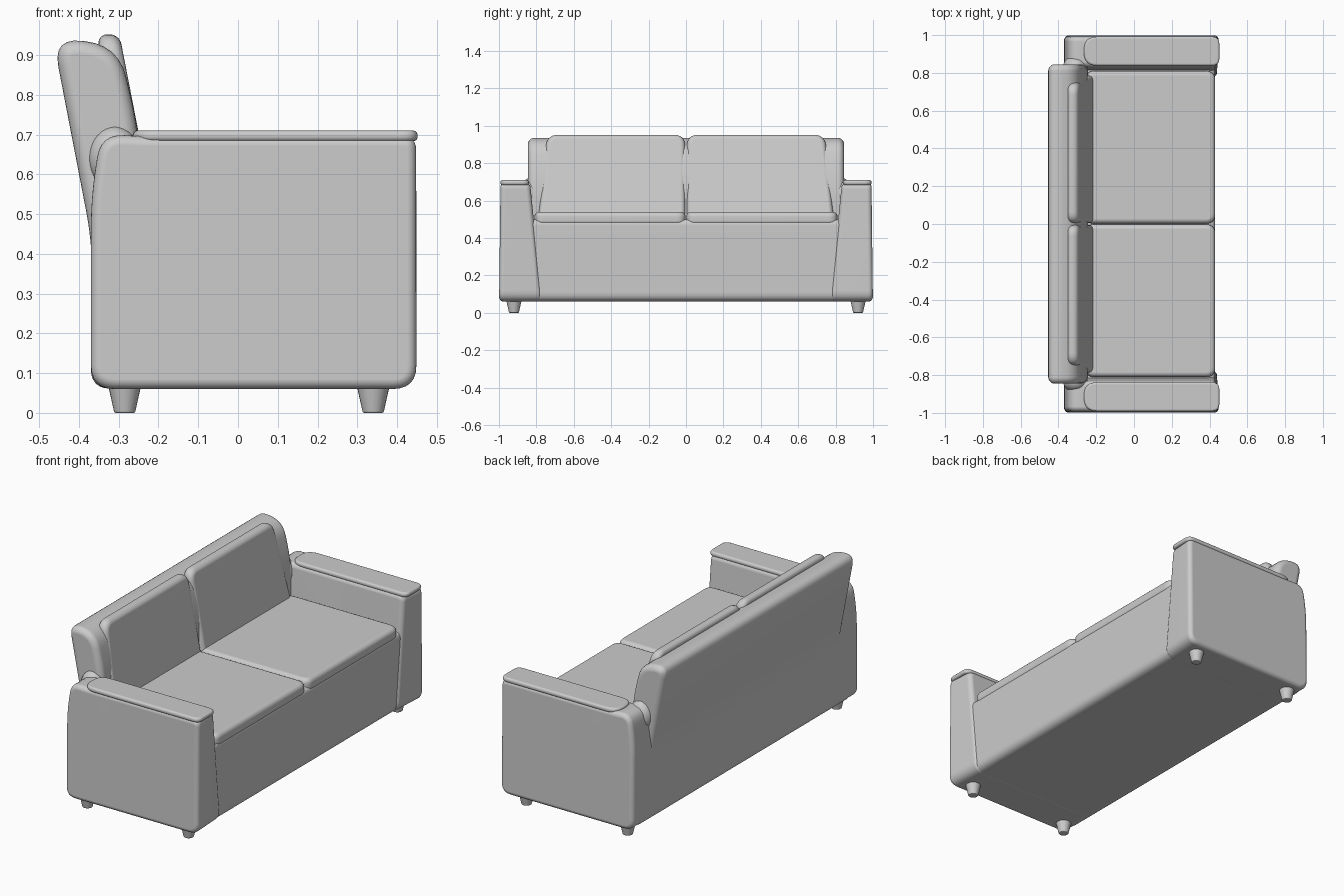
import bpy
import bmesh
from mathutils import Vector, Matrix

old = bpy.data.objects.get("Cube")
if old:
    bpy.data.objects.remove(old, do_unlink=True)

fabric = bpy.data.materials.new("light grey")
fabric.use_nodes = True
GREY = (0.6, 0.6, 0.6, 1)
fabric.diffuse_color = GREY
fabric.node_tree.nodes["Principled BSDF"].inputs["Base Color"].default_value = GREY


def rounded(corners, steps=6):
    """Soften each corner (u, v, cut) of an outline with a short curve."""
    out = []
    for i, (u, v, cut) in enumerate(corners):
        p = Vector((u, v))
        before = Vector(corners[i - 1][:2])
        after = Vector(corners[(i + 1) % len(corners)][:2])
        a = p + (before - p).normalized() * cut
        b = p + (after - p).normalized() * cut
        for k in range(steps + 1):
            t = k / steps
            out.append(a * (1 - t) ** 2 + p * 2 * t * (1 - t) + b * t * t)
    return out


def finish(name, bm, bevel):
    bmesh.ops.recalc_face_normals(bm, faces=bm.faces)
    for f in bm.faces:
        f.smooth = True
    mesh = bpy.data.meshes.new(name)
    bm.to_mesh(mesh)
    bm.free()
    mesh.materials.append(fabric)
    obj = bpy.data.objects.new(name, mesh)
    bpy.context.collection.objects.link(obj)
    if bevel:
        mod = obj.modifiers.new("soft edges", "BEVEL")
        mod.width = bevel
        mod.segments = 5
        mod.limit_method = "ANGLE"
        mod.angle_limit = 0.7
        mod.use_clamp_overlap = False
        obj.modifiers.new("even shading", "WEIGHTED_NORMAL")


def slab(name, corners, place, bevel):
    """Extrude a softened outline; place(u, v, w) puts it in space, w is 0 or 1."""
    bm = bmesh.new()
    outline = rounded(corners)
    rings = [[bm.verts.new(place(p.x, p.y, w)) for p in outline] for w in (0, 1)]
    n = len(outline)
    for i in range(n):
        j = (i + 1) % n
        bm.faces.new((rings[0][i], rings[0][j], rings[1][j], rings[1][i]))
    for ring in rings:
        bm.faces.new(ring)
    finish(name, bm, bevel)


# Base under the seat
base = [(-0.37, 0.061, 0.05), (0.43, 0.061, 0.05), (0.43, 0.5, 0.035), (-0.37, 0.5, 0.035)]
slab("base", base, lambda x, z, w: (x, 1.86 * (w - 0.5), z), 0.02)

# Leaning backrest
back = [(-0.367, 0.2, 0.055), (-0.24, 0.2, 0.055), (-0.247, 0.7, 0.1),
        (-0.3, 0.925, 0.085), (-0.466, 0.944, 0.075), (-0.367, 0.43, 0.08)]
slab("backrest", back, lambda x, z, w: (x, 1.69 * (w - 0.5), z), 0.034)

arm = [(-0.37, 0.06, 0.06), (0.45, 0.06, 0.06), (0.45, 0.696, 0.036),
       (-0.25, 0.696, 0.03), (-0.345, 0.702, 0.06), (-0.37, 0.54, 0.08)]
pad = [(-0.265, 0.838, 0.07), (0.452, 0.838, 0.04),
       (0.452, 0.992, 0.04), (-0.265, 0.992, 0.07)]
seat = [(-0.26, 0.002, 0.05), (0.43, 0.002, 0.05), (0.43, 0.81, 0.05), (-0.26, 0.81, 0.05)]
back_cushion = [(0.004, 0.5, 0.04), (0.79, 0.5, 0.04),
                (0.743, 0.952, 0.06), (0.005, 0.952, 0.06)]

for side, label in ((-1, "front"), (1, "rear")):
    # Arm, thicker towards the floor, its front easing into the base
    def arm_place(x, z, w):
        inner = 0.77 + 0.1 * (z - 0.06)
        outer = 1.0 - 0.012 * z
        if x > 0 and not w:
            x -= 0.012
        return (x, side * (outer if w else inner), z)
    slab(label + "_arm", arm, arm_place, 0.025)

    # Flat pad on the arm
    slab(label + "_arm_pad", pad,
         lambda x, y, w: (x, side * y, 0.683 + 0.027 * w), 0.012)

    # Soft bulge joining arm and backrest
    bm = bmesh.new()
    bmesh.ops.create_uvsphere(
        bm, u_segments=24, v_segments=16, radius=1,
        matrix=Matrix.Translation((-0.31, side * 0.835, 0.64)) @ Matrix.Diagonal((0.065, 0.055, 0.08, 1)))
    finish(label + "_arm_joint", bm, 0)

    # Seat cushion
    slab(label + "_seat_cushion", seat,
         lambda x, y, w: (x, side * y, 0.468 + 0.072 * w), 0.026)

    # Tilted back cushion, thinner at the top
    def cushion_place(y, z, w):
        front = -0.21 - 0.195 * (z - 0.5)
        return (front - (1 - w) * (0.1 - 0.1 * (z - 0.5)), side * y, z)
    slab(label + "_back_cushion", back_cushion, cushion_place, 0.024)

    # Tapered legs
    for x, end in ((-0.285, "back"), (0.34, "seat")):
        bm = bmesh.new()
        bmesh.ops.create_cone(
            bm, cap_ends=True, segments=24, radius1=0.026, radius2=0.044, depth=0.08,
            matrix=Matrix.Translation((x, side * 0.92, 0.04)))
        finish(f"{label}_{end}_leg", bm, 0.004)
